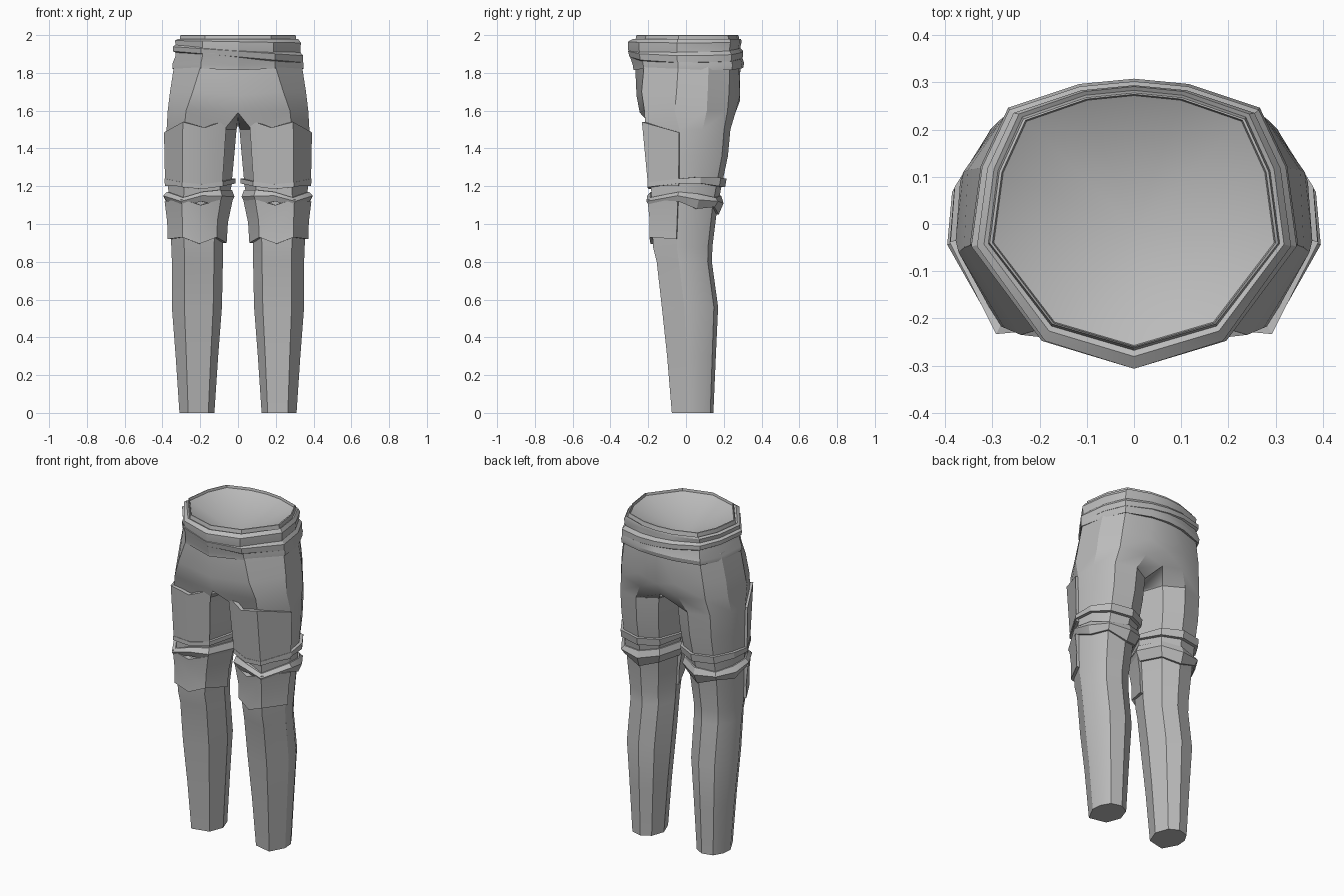
import bpy, math
from mathutils import Vector

if "Cube" in bpy.data.objects:
    bpy.data.objects.remove(bpy.data.objects["Cube"])

grey = bpy.data.materials.new("cloth grey")
grey.diffuse_color = (0.5, 0.5, 0.5, 1)
grey.use_nodes = True
grey.node_tree.nodes["Principled BSDF"].inputs["Base Color"].default_value = grey.diffuse_color

# Leg box by height: z, inner x, outer x, front y, back y
LEG = [(0, .125, .31, -.075, .145), (.3, .105, .33, -.1, .158),
       (.56, .085, .35, -.128, .17), (.8, .08, .35, -.155, .137),
       (.88, .08, .353, -.175, .14), (1.08, .06, .365, -.18, .165),
       (1.2, .035, .37, -.185, .188), (1.36, .02, .375, -.2, .222),
       (1.5, .008, .378, -.215, .235)]
# Cross-section in that box: front inner, front middle, front outer, side, ... inner
SECT = [(-.65, -.78), (-.08, -.97), (.5, -1), (1, -.2), (.95, .35),
        (.6, .85), (-.1, 1), (-.7, .72), (-1, 0)]


def section(i, z, off=0.0):
    """Point i of the leg cross-section at height z, pushed out by off."""
    k = max(j for j in range(len(LEG) - 1) if LEG[j][0] <= z or j == 0)
    a, b = LEG[k], LEG[k + 1]
    t = (z - a[0]) / (b[0] - a[0])
    x0, x1, y0, y1 = [a[n] + (b[n] - a[n]) * t for n in range(1, 5)]
    u, v = SECT[i]
    return ((x0 + x1) / 2 + u * ((x1 - x0) / 2 + off),
            (y0 + y1) / 2 + v * ((y1 - y0) / 2 + off), z)


def make(name, verts, faces, mirror=True, angle=28):
    me = bpy.data.meshes.new(name)
    me.from_pydata(verts, [], faces)
    me.update()
    me.materials.append(grey)
    ob = bpy.data.objects.new(name, me)
    bpy.context.collection.objects.link(ob)
    if mirror:
        m = ob.modifiers.new("mirror", 'MIRROR')
        m.use_clip = True
        m.merge_threshold = 0.0005
    bpy.ops.object.select_all(action='DESELECT')
    ob.select_set(True)
    bpy.context.view_layer.objects.active = ob
    bpy.ops.object.shade_smooth_by_angle(angle=math.radians(angle))
    return ob


def loft(rows, closed):
    n = len(rows[0])
    verts = [p for r in rows for p in r]
    faces = []
    for r in range(len(rows) - 1):
        for i in range(n if closed else n - 1):
            j = (i + 1) % n
            faces.append((r * n + i, r * n + j, (r + 1) * n + j, (r + 1) * n + i))
    return verts, faces


def plate(name, idx, bottom, top, off_b, off_t, closed=False, middle=None):
    """Raised shell over the leg with edges folded in to the cloth."""
    specs = [(bottom, -.01), (bottom, off_b)]
    if middle:
        specs.append(([b + (t - b) * middle[0] for b, t in zip(bottom, top)], middle[1]))
    specs += [(top, off_t), (top, -.01)]
    rows = []
    for zs, off in specs:
        row = [section(i, z, off) for i, z in zip(idx, zs)]
        if not closed:
            row = ([section(idx[0], zs[0], -.01)] + row + [section(idx[-1], zs[-1], -.01)])
        rows.append(row)
    make(name, *loft(rows, closed))


# Trousers: closed leg loops, joining at the crotch into open half hips
loop = [0, 2, 3, 4, 5, 6, 7, 8]
rows = [[section(i, r[0]) for i in loop] for r in LEG]
rows.append([(0, -.245, 1.59), (.275, -.22, 1.6), (.372, -.06, 1.6), (.362, .11, 1.6),
             (.285, .22, 1.6), (.13, .262, 1.59), (0, .245, 1.57), (0, 0, 1.525)])
verts, faces = loft(rows, True)
faces.append(tuple(range(7, -1, -1)))
hips = [[(0, -.262, 1.68), (.24, -.235, 1.7), (.36, -.05, 1.7), (.352, .115, 1.7),
         (.275, .228, 1.7), (.12, .285, 1.68), (0, .285, 1.65)],
        [(0, -.27, 1.86), (.19, -.22, 1.86), (.335, -.04, 1.86), (.32, .12, 1.86),
         (.25, .232, 1.86), (.1, .278, 1.86), (0, .288, 1.86)]]
low = len(verts) - 8
for row in hips:
    new = len(verts)
    verts += row
    faces += [(low + i, low + i + 1, new + i + 1, new + i) for i in range(6)]
    low = new
make("trousers", verts, faces)

# Waist sash: twelve-sided rings rolled over the rim and down into the bowl
RIM = [(0, -.26), (.17, -.21), (.30, -.04), (.28, .11), (.23, .22), (.1, .265), (0, .275)]
RIM += [(-x, y) for x, y in RIM[-2:0:-1]]


def ring(z, sx, front, back, tilt=0.0, wave=0.0):
    return [(x * sx, y * (front if y < 0 else back),
             z + tilt * x + wave * math.cos(3 * math.atan2(x, -y))) for x, y in RIM]


sash = [ring(1.825, 1.1, 1.03, 1.04), ring(1.82, 1.16, 1.07, 1.10, 0, -.006),
        ring(1.845, 1.16, 1.08, 1.12, 0, -.006), ring(1.90, 1.10, 1.16, 1.06, .03),
        ring(1.925, 1.10, 1.18, 1.04, -.04), ring(1.965, 1.11, 1.18, 1.07, -.02),
        ring(1.98, 1.06, 1.08, 1.06), ring(1.975, 1.03, 1.03, 1.03),
        ring(1.998, 1.02, 1.01, 1.01), ring(2.0, 1, 1, 1), ring(1.985, .99, .99, .99)]
verts, faces = loft(sash, True)
n = len(verts)
verts.append((0, -.008, 1.85))
faces += [(n - 12 + i, n - 12 + (i + 1) % 12, n) for i in range(12)]
make("waist_sash", verts, faces, mirror=False)

# Slanting fold laid across the sash
fold = [ring(1.875, 1.09, 1.08, 1.05, -.1), ring(1.885, 1.15, 1.15, 1.1, -.1),
        ring(1.915, 1.15, 1.18, 1.1, -.08), ring(1.935, 1.08, 1.1, 1.04, -.06)]
make("sash_fold", *loft(fold, True), mirror=False)

# Thigh plates and the straps below them
plate("thigh_plate", [0, 1, 2, 3], [1.22, 1.2, 1.2, 1.2], [1.55, 1.51, 1.54, 1.485], .016, .014)
ring_ids = list(range(9))
plate("thigh_strap", ring_ids, [1.2, 1.185, 1.195, 1.215, 1.215, 1.2, 1.195, 1.2, 1.215],
      [1.225, 1.21, 1.22, 1.24, 1.25, 1.245, 1.24, 1.24, 1.24], .02, .018, closed=True)

# Knee plates with crumpled straps behind
plate("knee_plate", [8, 0, 1, 2, 3], [.9, .93, .895, .93, .92],
      [1.14, 1.13, 1.1, 1.13, 1.12], .018, .022, middle=(.45, .014))
plate("knee_strap", ring_ids, [1.1, 1.12, 1.09, 1.12, 1.08, 1.09, 1.05, 1.08, 1.09],
      [1.18, 1.17, 1.14, 1.17, 1.16, 1.14, 1.15, 1.17, 1.18], .012, .008,
      closed=True, middle=(.6, .028))
